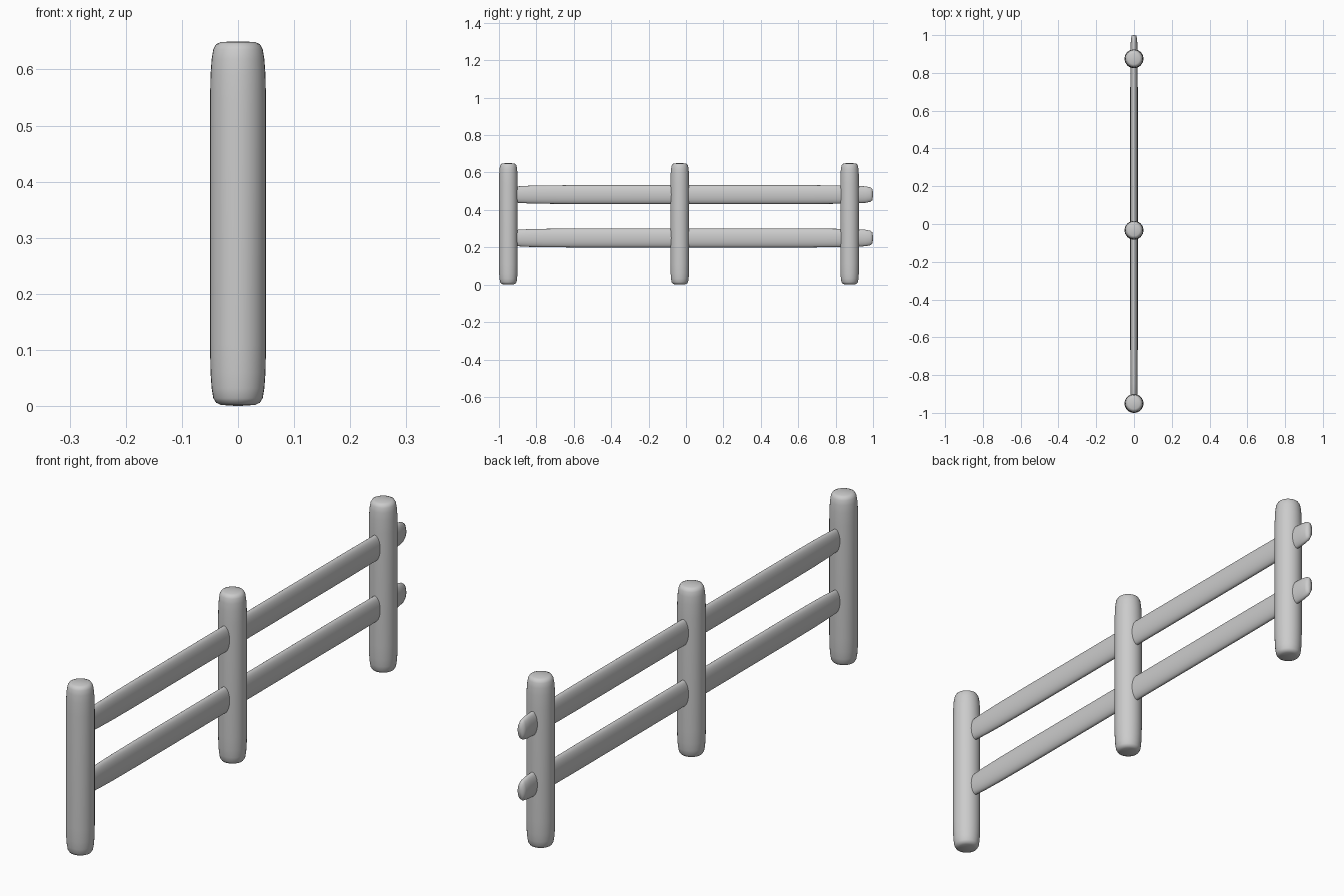
import bpy, bmesh
from math import cos, sin, tau

if "Cube" in bpy.data.objects:
    bpy.data.objects.remove(bpy.data.objects["Cube"])

# half profile of a rounded log: radius, height (unit height 0.65)
PROFILE = [(0.030, 0.002), (0.039, 0.006), (0.044, 0.014), (0.047, 0.032),
           (0.049, 0.06), (0.05, 0.11), (0.05, 0.54), (0.049, 0.59),
           (0.047, 0.618), (0.044, 0.636), (0.039, 0.645), (0.030, 0.649)]
SIDES = 32


def log(name, place):
    """Lathe the profile, mapping each point through place(x, y, z)."""
    bm = bmesh.new()
    rings = [[bm.verts.new(place(r * cos(tau * i / SIDES), r * sin(tau * i / SIDES), z))
              for i in range(SIDES)] for r, z in PROFILE]
    for a, b in zip(rings, rings[1:]):
        for i in range(SIDES):
            j = (i + 1) % SIDES
            bm.faces.new((a[i], a[j], b[j], b[i]))
    # gently domed end caps
    for ring, z in ((rings[0], 0.0), (rings[-1], 0.65)):
        tip = bm.verts.new(place(0, 0, z))
        for i in range(SIDES):
            bm.faces.new((ring[i], ring[(i + 1) % SIDES], tip))
    bmesh.ops.recalc_face_normals(bm, faces=bm.faces)
    for f in bm.faces:
        f.smooth = True
    mesh = bpy.data.meshes.new(name)
    bm.to_mesh(mesh)
    bm.free()
    bpy.context.collection.objects.link(bpy.data.objects.new(name, mesh))


# three upright posts
for n, py in (("front", -0.95), ("middle", -0.033), ("back", 0.875)):
    log(n + "_post", lambda x, y, z, py=py: (x, y + py, z))

# two flattened rails running through the posts
START, END = -0.94, 1.0
for n, rz in (("lower", 0.25), ("upper", 0.482)):
    log(n + "_rail", lambda x, y, z, rz=rz:
        (x * 0.4, START + z / 0.65 * (END - START), rz + y))
